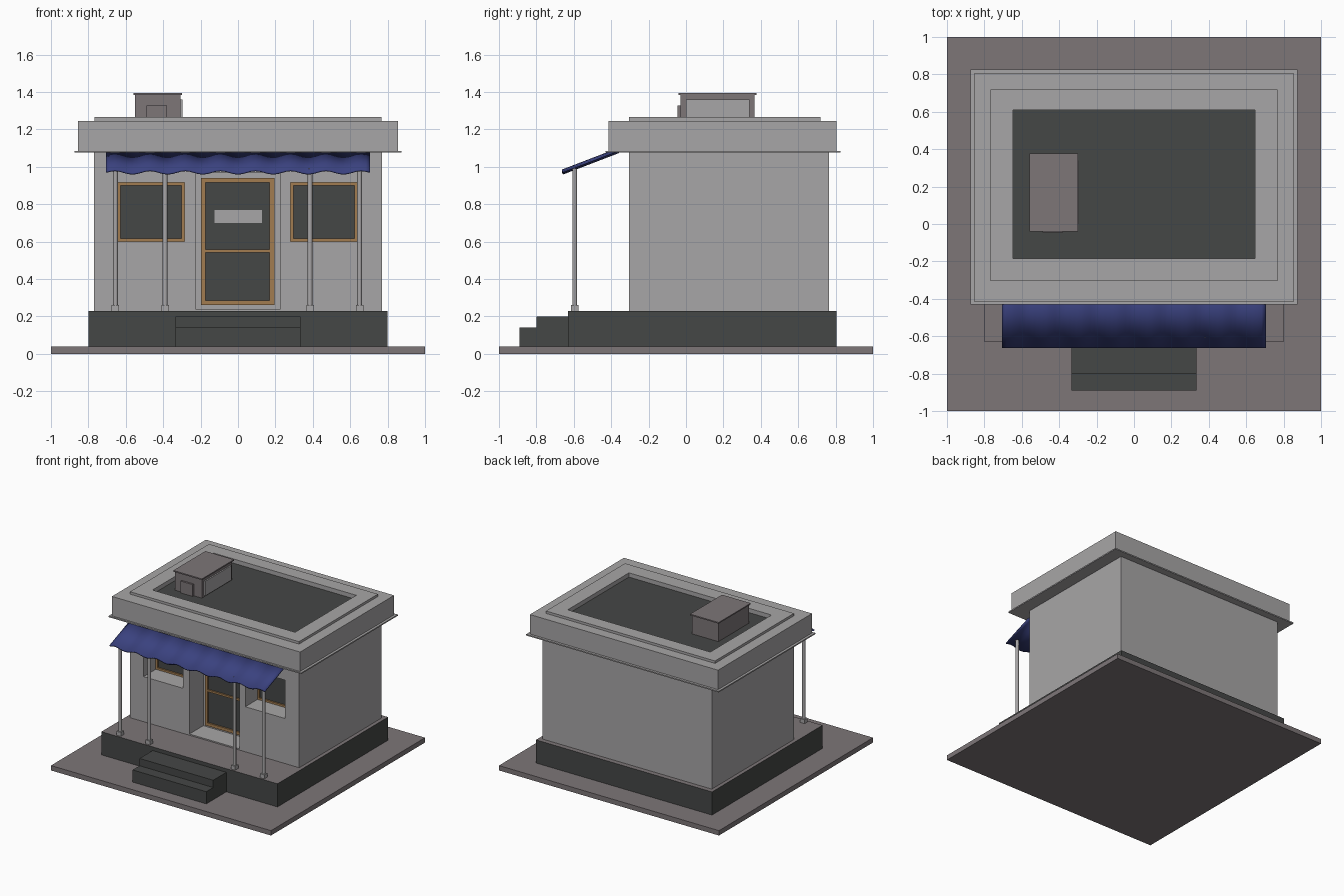
import bpy, bmesh, math

cube = bpy.data.objects.get("Cube")
if cube:
    bpy.data.objects.remove(cube, do_unlink=True)


def material(name, rgb):
    m = bpy.data.materials.new(name)
    m.use_nodes = True
    m.diffuse_color = (*rgb, 1)
    m.node_tree.nodes["Principled BSDF"].inputs["Base Color"].default_value = (*rgb, 1)
    return m


WALL = material("light grey plaster", (0.39, 0.38, 0.385))
DARK = material("charcoal", (0.06, 0.063, 0.061))
PAVING = material("warm grey paving", (0.205, 0.18, 0.187))
WOOD = material("honey wood", (0.36, 0.20, 0.08))
BLUE = material("navy awning", (0.042, 0.053, 0.21))


def finish(name, bm, *mats):
    bmesh.ops.recalc_face_normals(bm, faces=bm.faces)
    me = bpy.data.meshes.new(name)
    bm.to_mesh(me)
    bm.free()
    for m in mats:
        me.materials.append(m)
    ob = bpy.data.objects.new(name, me)
    bpy.context.collection.objects.link(ob)
    return ob


def add_box(bm, x, y, z):
    vs = bmesh.ops.create_cube(bm, size=1)["verts"]
    for v in vs:
        v.co = [r[0] + (c + 0.5) * (r[1] - r[0]) for r, c in zip((x, y, z), v.co)]


def box(name, mat, x, y, z):
    bm = bmesh.new()
    add_box(bm, x, y, z)
    return finish(name, bm, mat)


# Paving, plinth with a paved top, and entrance steps
box("paving_slab", PAVING, (-1, 1), (-1, 1), (0, 0.04))
plinth = box("plinth", DARK, (-0.8, 0.8), (-0.63, 0.805), (0.03, 0.23))
plinth.data.materials.append(PAVING)
for p in plinth.data.polygons:
    p.material_index = int(p.normal.z > 0.5)
box("lower_step", DARK, (-0.335, 0.335), (-0.89, -0.62), (0.03, 0.14))
box("upper_step", DARK, (-0.335, 0.335), (-0.8, -0.62), (0.03, 0.2))

# Walls with deep recesses for the door and windows
FRONT, BACK = -0.305, -0.125
WINDOWS = {"right": (-0.645, -0.285), "left": (0.28, 0.64)}
SILL, HEAD = 0.6, 0.915
walls = box("walls", WALL, (-0.77, 0.77), (FRONT, 0.765), (0.22, 1.08))
bm = bmesh.new()
add_box(bm, (-0.228, 0.228), (FRONT - 0.1, BACK), (0.24, 0.97))
for span in WINDOWS.values():
    add_box(bm, span, (FRONT - 0.1, BACK), (SILL, HEAD))
cutter = finish("recess_cutter", bm, WALL)
cutter.hide_render = True
cut = walls.modifiers.new("recesses", "BOOLEAN")
cut.object = cutter
cut.solver = "EXACT"
bpy.context.view_layer.objects.active = walls
bpy.ops.object.modifier_apply(modifier=cut.name)
bpy.data.objects.remove(cutter, do_unlink=True)


def glazed_frame(name, x, z, width, bars=()):
    """Wooden frame with a dark pane, set at the back of a recess."""
    box(name + "_glass", DARK, x, (BACK - 0.01, BACK + 0.01), z)
    y = (BACK - 0.022, BACK + 0.005)
    bm = bmesh.new()
    for a in (x[0], x[1] - width):
        add_box(bm, (a, a + width), y, z)
    inner = (x[0] + width, x[1] - width)
    for a in (z[0], z[1] - width):
        add_box(bm, inner, y, (a, a + width))
    for a in bars:
        add_box(bm, inner, y, (a - 0.008, a + 0.008))
    finish(name + "_frame", bm, WOOD)


for side, span in WINDOWS.items():
    glazed_frame(side + "_window", span, (SILL, HEAD), 0.016)
glazed_frame("door", (-0.198, 0.194), (0.26, 0.94), 0.025, [0.55])
box("door_plate", WALL, (-0.125, 0.128), (BACK - 0.017, BACK - 0.009), (0.7, 0.77))

# Cornice and parapet as stacked rectangles, ending in the sunken roof
LEVELS = [
    (0.875, -0.43, 0.825, 1.075),
    (0.875, -0.43, 0.825, 1.085),
    (0.855, -0.415, 0.805, 1.085),
    (0.855, -0.415, 0.805, 1.245),
    (0.768, -0.305, 0.72, 1.245),
    (0.768, -0.305, 0.72, 1.265),
    (0.648, -0.185, 0.61, 1.265),
    (0.648, -0.185, 0.61, 1.23),
]
bm = bmesh.new()
rings = [[bm.verts.new(c) for c in ((-w, a, z), (w, a, z), (w, b, z), (-w, b, z))]
         for w, a, b, z in LEVELS]
for low, high in zip(rings, rings[1:]):
    for i in range(4):
        j = (i + 1) % 4
        bm.faces.new((low[i], low[j], high[j], high[i]))
bm.faces.new(rings[0][::-1])
bm.faces.new(rings[-1]).material_index = 1
finish("cornice_and_roof", bm, WALL, DARK)

# Rooftop unit
box("roof_unit", PAVING, (-0.55, -0.308), (-0.03, 0.365), (1.22, 1.386))
box("roof_unit_lid", PAVING, (-0.56, -0.3), (-0.04, 0.376), (1.384, 1.394))
box("roof_unit_hatch", PAVING, (-0.49, -0.38), (-0.045, -0.02), (1.23, 1.327))
box("roof_unit_panel", WALL, (-0.32, -0.297), (0, 0.34), (1.24, 1.36))

# Corrugated awning
bm = bmesh.new()
COLS, HALF, PITCH = 60, 0.705, 0.188
rows = []
for y, z in ((-0.66, 0.972), (-0.36, 1.087)):
    row = []
    for i in range(COLS + 1):
        x = -HALF + 2 * HALF * i / COLS
        row.append(bm.verts.new((x, y, z + 0.009 * math.sin(math.tau * (x + HALF) / PITCH))))
    rows.append(row)
for i in range(COLS):
    bm.faces.new((rows[0][i], rows[0][i + 1], rows[1][i + 1], rows[1][i]))
awning = finish("awning", bm, BLUE)
solid = awning.modifiers.new("thickness", "SOLIDIFY")
solid.thickness = 0.01
solid.offset = 0

# Awning posts with square feet
for n, x in enumerate((-0.655, -0.39, 0.385, 0.65), 1):
    bm = bmesh.new()
    made = bmesh.ops.create_cone(bm, cap_ends=True, segments=12, radius1=0.013,
                                 radius2=0.013, depth=0.76)
    bmesh.ops.translate(bm, verts=made["verts"], vec=(x, -0.595, 0.61))
    add_box(bm, (x - 0.02, x + 0.02), (-0.615, -0.575), (0.225, 0.262))
    finish(f"awning_post_{n}", bm, WALL)

# Smooth only the gentle curves
for ob in bpy.context.collection.objects:
    ob.select_set(ob.name.startswith("awning"))
bpy.context.view_layer.objects.active = awning
bpy.ops.object.shade_smooth_by_angle(angle=math.radians(35))
